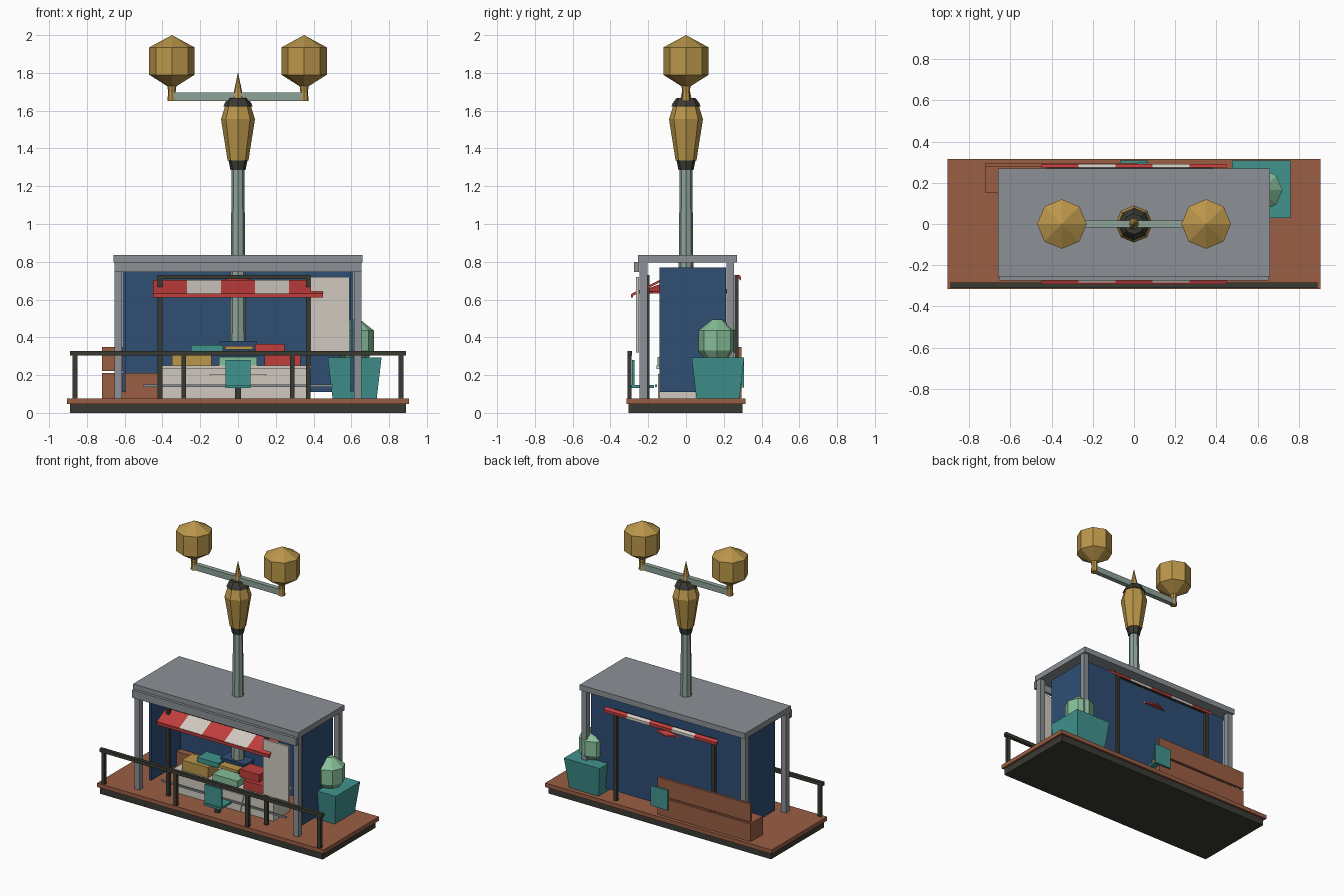
import bpy, bmesh, math
from mathutils import Matrix

cube = bpy.data.objects.get("Cube")
if cube:
    bpy.data.objects.remove(cube, do_unlink=True)


def material(name, r, g, b):
    lin = [(c / 255 / 12.92) if c < 11 else ((c / 255 + 0.055) / 1.055) ** 2.4 for c in (r, g, b)]
    m = bpy.data.materials.new(name)
    m.use_nodes = True
    m.diffuse_color = (*lin, 1)
    m.node_tree.nodes["Principled BSDF"].inputs["Base Color"].default_value = (*lin, 1)
    return m


GOLD = material("gold", 186, 150, 74)
WOOD = material("red brown wood", 155, 94, 68)
GREY = material("roof grey", 140, 145, 150)
NAVY = material("navy wall", 46, 78, 116)
TEAL = material("teal", 64, 148, 143)
RED = material("awning red", 192, 62, 60)
CREAM = material("cream", 208, 201, 192)
DARK = material("charcoal", 58, 58, 51)
LEAF = material("leaf green", 134, 190, 152)
STEEL = material("mast green grey", 142, 163, 152)


def finish(name, bm, *mats):
    bmesh.ops.recalc_face_normals(bm, faces=bm.faces)
    me = bpy.data.meshes.new(name)
    bm.to_mesh(me)
    bm.free()
    for m in mats:
        me.materials.append(m)
    ob = bpy.data.objects.new(name, me)
    bpy.context.collection.objects.link(ob)
    return ob


def box(name, mat, x, y, z, flare=1.0):
    """Box from (min, max) ranges; flare scales the bottom face."""
    bm = bmesh.new()
    size = [r[1] - r[0] for r in (x, y, z)]
    mid = [(r[1] + r[0]) / 2 for r in (x, y, z)]
    bmesh.ops.create_cube(bm, size=1)
    for v in bm.verts:
        s = flare if v.co.z < 0 else 1
        v.co = [mid[0] + v.co.x * size[0] * s, mid[1] + v.co.y * size[1] * s, mid[2] + v.co.z * size[2]]
    return finish(name, bm, mat)


def turned(name, mat, profile, x=0, y=0, sides=8):
    """Faceted solid of revolution from (radius, height) points."""
    bm = bmesh.new()
    rings = []
    for r, z in profile:
        rings.append([bm.verts.new((x + r * math.cos(a), y + r * math.sin(a), z))
                      for a in (math.tau * i / sides for i in range(sides))])
    for lo, hi in zip(rings, rings[1:]):
        for i in range(sides):
            j = (i + 1) % sides
            bm.faces.new((lo[i], lo[j], hi[j], hi[i]))
    bm.faces.new(rings[0])
    bm.faces.new(rings[-1])
    bmesh.ops.remove_doubles(bm, verts=bm.verts, dist=0.0001)
    return finish(name, bm, mat)


def striped(name, outer, inner, thick):
    """Sloping awning of five alternating stripes between two (y, z) edges."""
    bm = bmesh.new()
    n, w = 5, 0.45
    for i in range(n):
        x0, x1 = (-w + 2 * w * k / n for k in (i, i + 1))
        corners = [(x, p[0], p[1] + t) for t in (0, thick) for x, p in
                   ((x0, outer), (x1, outer), (x1, inner), (x0, inner))]
        v = [bm.verts.new(c) for c in corners]
        faces = [v[:4], v[4:]] + [[v[k], v[(k + 1) % 4], v[(k + 1) % 4 + 4], v[k + 4]] for k in range(4)]
        for f in faces:
            bm.faces.new(f).material_index = i % 2
    return finish(name, bm, RED, CREAM)


# Platform
box("base_plinth", DARK, (-0.89, 0.89), (-0.305, 0.3), (0, 0.05))
box("deck", WOOD, (-0.905, 0.905), (-0.315, 0.315), (0.048, 0.077))

# Front railing
box("railing_bar", DARK, (-0.89, 0.89), (-0.31, -0.285), (0.303, 0.328))
for x in (-0.862, -0.287, 0.287, 0.862):
    box("railing_post", DARK, (x - 0.013, x + 0.013), (-0.31, -0.288), (0.075, 0.31))

# Roof and its posts
box("roof", GREY, (-0.66, 0.66), (-0.255, 0.27), (0.795, 0.835))
box("roof_fascia", GREY, (-0.655, 0.655), (-0.275, -0.25), (0.745, 0.8))
for x in (-0.635, 0.635):
    for y in (-0.225, 0.235):
        box("roof_post", GREY, (x - 0.02, x + 0.02), (y - 0.02, y + 0.02), (0.075, 0.8))

# Walls
box("back_wall", NAVY, (-0.61, 0.61), (0.195, 0.212), (0.11, 0.77))
for s in (-1, 1):
    x = sorted((s * 0.595, s * 0.612))
    box("side_wall", NAVY, x, (-0.14, 0.212), (0.11, 0.77))
box("hanging_screen", CREAM, (0.385, 0.59), (-0.265, -0.25), (0.32, 0.72))

# Awning frames, front and back
for y in (-0.205, 0.268):
    for x in (-0.412, 0.372):
        box("frame_post", DARK, (x - 0.013, x + 0.013), (y - 0.011, y + 0.011), (0.075, 0.73))
    box("frame_beam", DARK, (-0.425, 0.385), (y - 0.01, y + 0.01), (0.708, 0.73))
striped("front_awning", (-0.285, 0.618), (-0.14, 0.69), 0.014)
box("awning_lip", RED, (-0.45, 0.45), (-0.29, -0.28), (0.61, 0.63))
striped("back_awning", (0.292, 0.7), (0.275, 0.715), 0.02)
turned("parasol", RED, [(0.25, 0.632), (0.25, 0.642), (0.04, 0.715)])

# Counter with foot rail
box("counter", CREAM, (-0.4, 0.38), (-0.14, 0.05), (0.075, 0.235))
box("counter_top", CREAM, (-0.41, 0.39), (-0.155, 0.06), (0.233, 0.25))
box("counter_panel", CREAM, (-0.15, 0.15), (-0.148, -0.139), (0.08, 0.205), 0.8)
box("foot_rail", GREY, (-0.5, 0.5), (-0.165, -0.153), (0.138, 0.15))

# Goods on the counter
box("gold_crate", GOLD, (-0.35, -0.14), (-0.14, -0.02), (0.25, 0.325))
box("teal_crate", TEAL, (-0.25, -0.08), (-0.11, 0.0), (0.325, 0.36))
box("red_crate", RED, (0.14, 0.33), (-0.14, -0.02), (0.25, 0.31))
box("small_red_crate", RED, (0.09, 0.245), (-0.11, 0.0), (0.31, 0.365))
box("green_crate", LEAF, (-0.1, 0.1), (-0.15, -0.05), (0.25, 0.295))
box("navy_tray", NAVY, (-0.1, 0.1), (-0.06, 0.05), (0.295, 0.38), 0.8)
box("gold_tray", GOLD, (-0.07, 0.08), (-0.12, -0.05), (0.335, 0.355))

# Chairs on either side
for s in (-1, 1):
    box("chair_back", TEAL, (-0.067, 0.067), sorted((s * 0.295, s * 0.307)) if s > 0 else (-0.285, -0.273),
        (0.135, 0.28))
    box("chair_seat", TEAL, (-0.067, 0.067), sorted((s * 0.17, s * 0.297)), (0.133, 0.148))
    box("chair_leg", DARK, (-0.016, 0.016), sorted((s * 0.215, s * 0.245)), (0.075, 0.135))

# Bench behind
box("bench_seat", WOOD, (-0.72, 0.02), (0.15, 0.285), (0.077, 0.21))
for z in (0.08, 0.222):
    box("bench_back_board", WOOD, (-0.72, 0.02), (0.278, 0.295), (z, z + 0.128))

# Planter
box("planter", TEAL, (0.475, 0.76), (0.03, 0.308), (0.075, 0.293), 0.82)
turned("shrub", LEAF, [(0.07, 0.29), (0.1, 0.33), (0.1, 0.435), (0.025, 0.495)], 0.62, 0.165)

# Mast and finial
turned("mast", STEEL, [(0.045, 0.25), (0.033, 1.3)])
turned("mast_collar", DARK, [(0.04, 1.285), (0.05, 1.337)])
turned("mast_lantern", GOLD, [(0.055, 1.335), (0.09, 1.555), (0.068, 1.625)])
turned("lantern_cap", DARK, [(0.078, 1.622), (0.07, 1.64), (0.05, 1.668)])
turned("finial", GOLD, [(0.03, 1.66), (0.0, 1.805)])

# Lamp arm with two lamps
box("lamp_arm", STEEL, (-0.35, 0.35), (-0.017, 0.017), (1.652, 1.695))
for x in (-0.35, 0.35):
    turned("lamp_stem", GOLD, [(0.024, 1.65), (0.02, 1.7), (0.025, 1.74)], x)
    turned("lamp_globe", GOLD, [(0.025, 1.73), (0.12, 1.79), (0.12, 1.935), (0.0, 2.0)], x)
